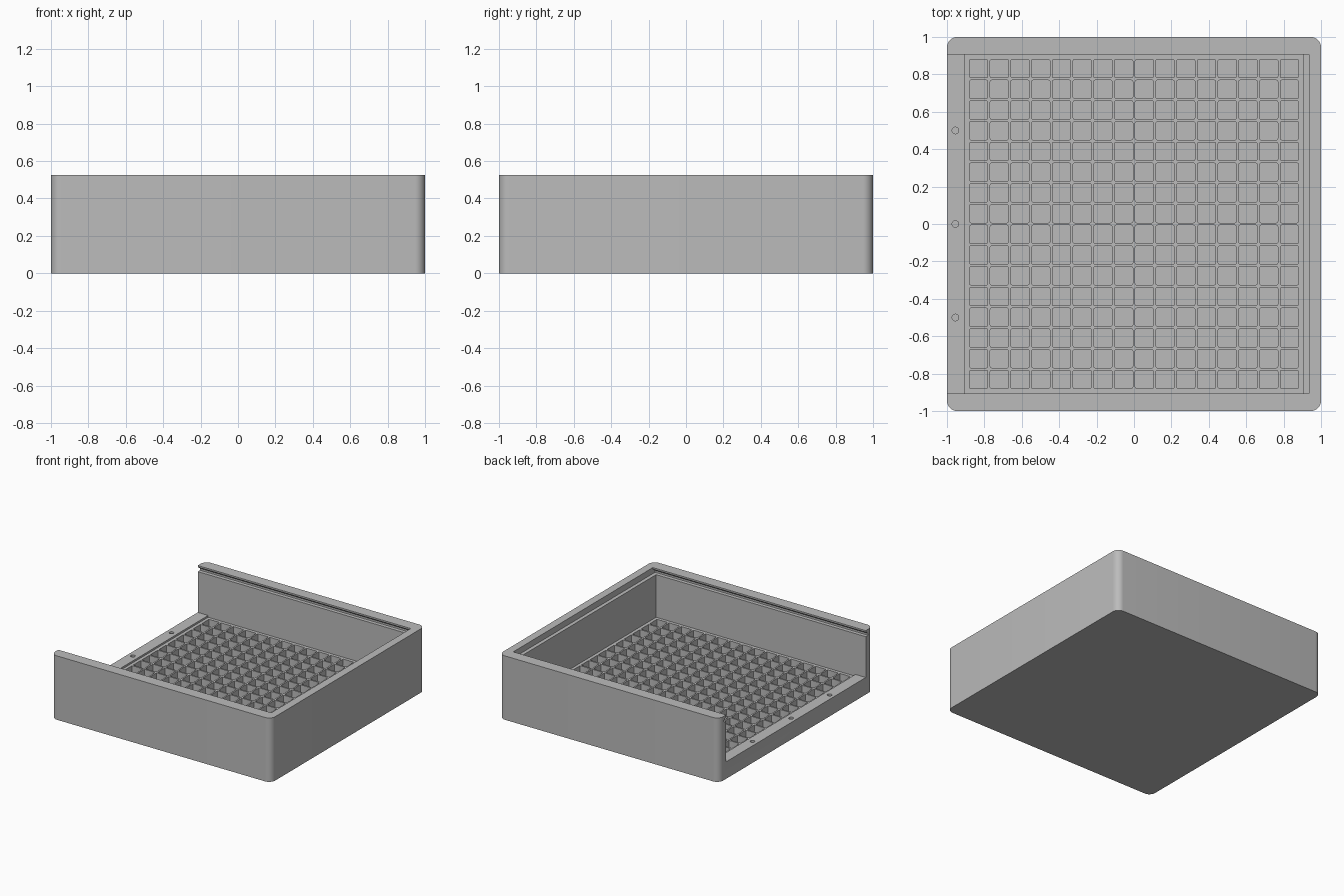
import bpy, bmesh, math
from mathutils import Vector

if "Cube" in bpy.data.objects:
    bpy.data.objects.remove(bpy.data.objects["Cube"])

grey = bpy.data.materials.new("plain grey")
grey.diffuse_color = (0.5, 0.5, 0.5, 1)
grey.use_nodes = True
grey.node_tree.nodes["Principled BSDF"].inputs["Base Color"].default_value = grey.diffuse_color


def rounded_rect(cx, cy, half, r, seg):
    """Corner points of a square with rounded corners."""
    pts = []
    for k, (sx, sy) in enumerate([(1, 1), (-1, 1), (-1, -1), (1, -1)]):
        for i in range(seg + 1):
            a = math.pi / 2 * (k + i / seg)
            pts.append((cx + sx * (half - r) + r * math.cos(a),
                        cy + sy * (half - r) + r * math.sin(a)))
    return pts


def box_outline(x0, x1, y0, y1):
    return [(x0, y0), (x1, y0), (x1, y1), (x0, y1)]


def prisms(name, outlines, lo, hi, along_x=False):
    """One object made of outlines extruded along z, or along x."""
    bm = bmesh.new()
    for pts in outlines:
        place = (lambda p, h: Vector((h, p[0], p[1]))) if along_x else \
                (lambda p, h: Vector((p[0], p[1], h)))
        a = [bm.verts.new(place(p, lo)) for p in pts]
        b = [bm.verts.new(place(p, hi)) for p in pts]
        bm.faces.new(a[::-1])
        bm.faces.new(b)
        for i in range(len(pts)):
            j = (i + 1) % len(pts)
            bm.faces.new((a[i], a[j], b[j], b[i]))
    bmesh.ops.recalc_face_normals(bm, faces=bm.faces)
    me = bpy.data.meshes.new(name)
    bm.to_mesh(me)
    bm.free()
    me.materials.append(grey)
    ob = bpy.data.objects.new(name, me)
    bpy.context.collection.objects.link(ob)
    return ob


def cut(target, cutter):
    cutter.hide_render = True
    mod = target.modifiers.new("cut", 'BOOLEAN')
    mod.operation = 'DIFFERENCE'
    mod.solver = 'EXACT'
    mod.object = cutter
    bpy.context.view_layer.objects.active = target
    bpy.ops.object.modifier_apply(modifier=mod.name)
    bpy.data.objects.remove(cutter, do_unlink=True)


# Outer block with rounded upright corners
INNER, TOP, FLOOR, SILL = 0.906, 0.525, 0.125, 0.14
tray = prisms("tray_box", [rounded_rect(0, 0, 1, 0.055, 8)], 0, TOP)

# Main cavity
cut(tray, prisms("cavity", [box_outline(-INNER, INNER, -INNER, INNER)], FLOOR, 0.7))

# Open left side above a low sill
cut(tray, prisms("side_opening", [box_outline(-1.1, -0.8, -INNER, INNER)], SILL, 0.7))

# Sliding lid channel: undercut grooves on both sides and a ledge at the far wall
half = [(0.936, 0.475), (0.936, 0.49), (INNER, 0.512), (INNER, 0.7)]
lid = half + [(-y, z) for y, z in reversed(half)]
cut(tray, prisms("lid_channel", [lid], -1.1, 0.936, along_x=True))

# Pin holes in the sill
holes = [[(-0.955 + 0.018 * math.cos(i * math.pi / 8), y + 0.018 * math.sin(i * math.pi / 8))
          for i in range(16)] for y in (-0.5, 0, 0.5)]
cut(tray, prisms("pin_holes", holes, 0.06, 0.2))

# 16 by 16 grid of square pockets
PITCH = 0.1108
cells = [rounded_rect((i - 7.5) * PITCH, (j - 7.5) * PITCH, 0.049, 0.008, 2)
         for i in range(16) for j in range(16)]
cut(tray, prisms("pockets", cells, 0.03, 0.2))

# Smooth the rounded corners, keep the other edges sharp
bpy.ops.object.select_all(action='DESELECT')
tray.select_set(True)
bpy.context.view_layer.objects.active = tray
bpy.ops.object.shade_smooth_by_angle(angle=math.radians(30))
